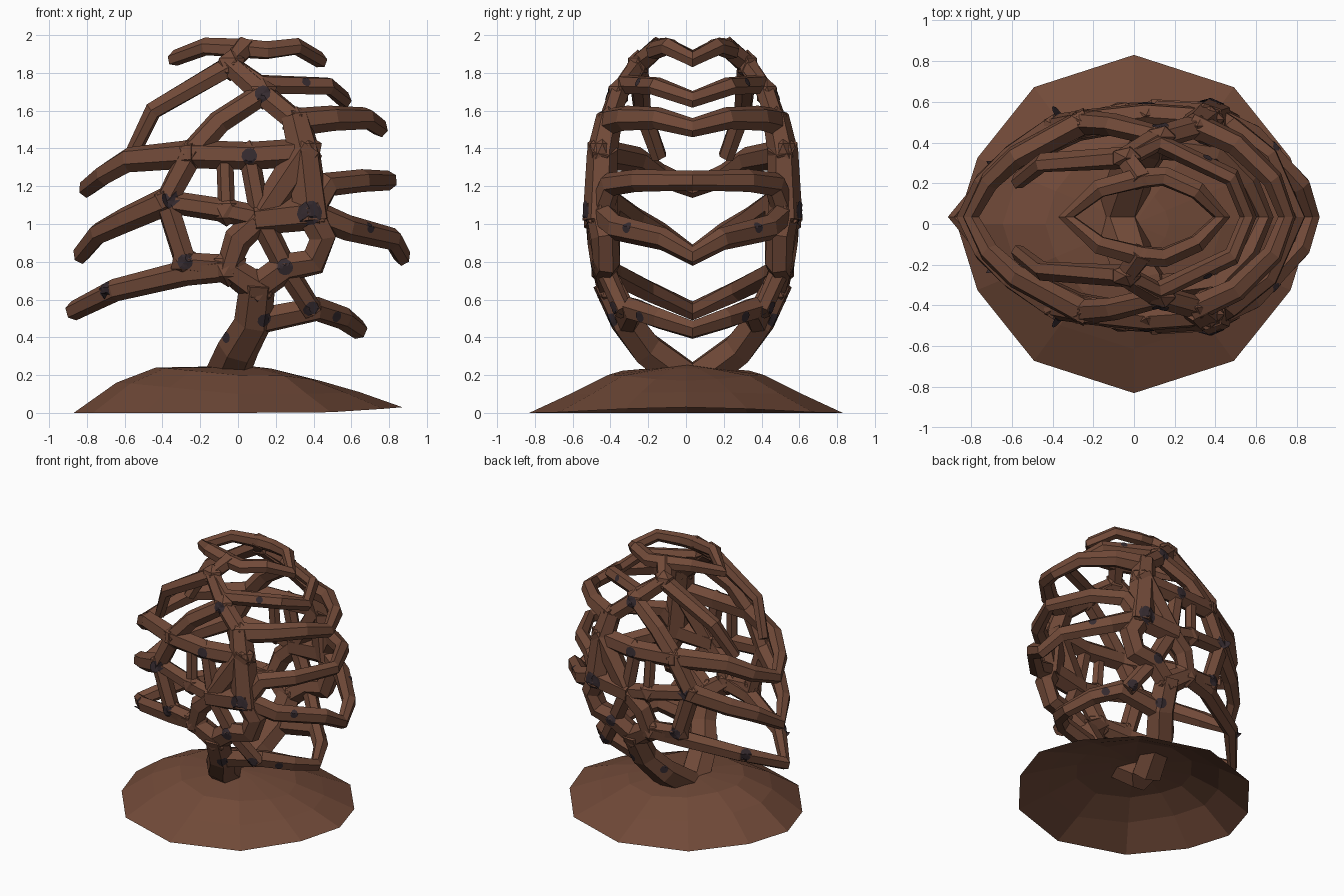
import bpy, bmesh, math
from mathutils import Vector, Matrix
from mathutils.bvhtree import BVHTree

if "Cube" in bpy.data.objects:
    bpy.data.objects.remove(bpy.data.objects["Cube"])

CY = 0.035  # the branch cage is symmetric about this y


def material(name, col):
    m = bpy.data.materials.new(name)
    m.diffuse_color = (*col, 1)
    m.use_nodes = True
    m.node_tree.nodes["Principled BSDF"].inputs["Base Color"].default_value = m.diffuse_color
    return m


BROWN = material("bark brown", (0.165, 0.068, 0.040))
DARK = material("dark knot", (0.036, 0.024, 0.029))


def make_object(name, bm, mat, y=0.0, mirror=False, fix=True):
    if fix:
        bmesh.ops.recalc_face_normals(bm, faces=bm.faces)
    me = bpy.data.meshes.new(name)
    bm.to_mesh(me)
    me.materials.append(mat)
    ob = bpy.data.objects.new(name, me)
    bpy.context.collection.objects.link(ob)
    ob.location.y = y
    if mirror:
        mod = ob.modifiers.new("mirror", 'MIRROR')
        mod.use_axis = (False, True, False)
        mod.merge_threshold = 0.002
    return ob


def depth(z):
    """Half depth of the egg-shaped cage: one ellipse below, one above."""
    if z < 1.2:
        return 0.06 + 0.455 * max(0, 1 - ((1.2 - z) / 1.0) ** 2.6) ** 0.8
    return 0.51 * max(0, 1 - ((z - 1.2) / 0.8) ** 2) ** 0.55


def on_shell(x, z, reach=0.93):
    p = 3.0 if x > 0 else 1.8
    f = max(0, 1 - min(1, abs(x / reach)) ** p) ** 0.65
    return Vector((x, -depth(z) * f, z))


def tube(bm, path, r0, r1, tip=False, reach=0.93, sides=6):
    """Low-poly tapered branch through (x, z); a tip reaches the mirror plane."""
    if tip:
        reach = abs(path[-1][0])
    pts = [on_shell(x, z, reach) for x, z in path]
    if reach != 0.93:  # keep the root on the net
        pts[0] = on_shell(*path[0])
    last = len(pts) - 1
    first_dir = (pts[0] - pts[1]).normalized()
    last_dir = (pts[last] - pts[last - 1]).normalized()
    pts[0] += first_dir * r0 * 0.4
    if not tip:
        pts[last] += last_dir * r1 * 0.4
    rings = []
    for i, p in enumerate(pts):
        r = r0 + (r1 - r0) * i / last
        t = (pts[min(i + 1, last)] - pts[max(i - 1, 0)]).normalized()
        if tip and i == last:
            t = Vector((0, 1, 0))
        out = Vector((p.x * 0.6, p.y, (p.z - 1.1) * 0.25))
        out = (out - t * out.dot(t)).normalized()
        side = t.cross(out)
        rings.append([bm.verts.new(p + side * r * math.cos(a) + out * r * 0.85 * math.sin(a))
                      for a in (2 * math.pi * k / sides for k in range(sides))])
    for a, b in zip(rings, rings[1:]):
        for k in range(sides):
            n = (k + 1) % sides
            bm.faces.new((a[k], a[n], b[n], b[k]))
    bm.faces.new(rings[0])
    if not tip:
        bm.faces.new(rings[-1])


# junctions of the net, seen from the front (x, z)
node = dict(
    A=(-.06, .2), Z=(0, .34), B=(.08, .48), C=(.1, .66), D=(.25, .77), E=(.4, .8),
    F=(.385, 1.06), G=(.35, 1.38), H=(.31, 1.54), I=(.13, 1.69), J=(-.04, 1.84), K=(.03, 1.93),
    L=(-.05, .77), M=(0, .92), N=(.12, 1.03), O=(.45, .93), P=(.06, 1.36), Q=(-.28, .8),
    R=(-.38, 1.12), S=(-.25, 1.37), T=(-.06, 1.07), U=(-.07, 1.35), V=(.39, .55),
    W=(-.1, 1.54), X=(-.56, 1.37), Y=(-.45, 1.6))

cage = bmesh.new()
# stems between junctions, with start and end radius
for names, r0, r1 in [
        ("AZBC", .12, .095), ("CDEOF", .08, .085), ("FGH", .105, .08), ("HIJK", .065, .065),
        ("CLMN", .09, .07), ("NF", .085, .095), ("DN", .06, .065), ("NG", .075, .095),
        ("NP", .055, .055), ("LQRS", .07, .07), ("SWI", .07, .06), ("RTN", .06, .065),
        ("TU", .045, .045), ("SPG", .075, .075), ("DV", .06, .055)]:
    tube(cage, [node[n] for n in names], r0, r1)
tube(cage, [node[n] for n in "JYX"], .062, .045, reach=.64)

# ribs that leave a junction and wrap round to the other side
for start, *path in [
        ("L", (-.28, .74), (-.65, .65), (-.87, .54)),
        ("R", (-.6, 1.02), (-.74, .95), (-.83, .84)),
        ("S", (-.58, 1.34), (-.71, 1.26), (-.8, 1.19)),
        ("K", (-.17, 1.94), (-.33, 1.88)),
        ("K", (.15, 1.92), (.31, 1.94), (.43, 1.87)),
        ("J", (.12, 1.74), (.48, 1.73), (.56, 1.66)),
        ("H", (.5, 1.56), (.68, 1.56), (.75, 1.51)),
        ("F", (.48, 1.21), (.66, 1.23), (.8, 1.23)),
        ("F", (.58, .98), (.82, .92), (.87, .83)),
        ("B", (.42, .55), (.56, .5), (.64, .44))]:
    high = path[0][1] > 1.7
    tube(cage, [node[start]] + path, .058 if high else .077, .048 if high else .052, tip=True)

# faceted swellings where branches meet
for n in "BCDFGHIJLNPQRST":
    r = .1 if n in "CFGL" else .08
    x, z = node[n]
    m = Matrix.Translation(on_shell(x, z)) @ Matrix.Diagonal((1.05, .75, 1.05, 1))
    bmesh.ops.create_icosphere(cage, subdivisions=1, radius=r, matrix=m)
bmesh.ops.recalc_face_normals(cage, faces=cage.faces)
tree = BVHTree.FromBMesh(cage)
make_object("branch_cage", cage, BROWN, CY, True)

# dark knots: thin patches that follow the bark
spots = bmesh.new()
places = [(node[n], .042) for n in "RQPIDV"]
places += [(node["F"], .065), ((-.71, .66), .042), ((.36, 1.75), .025), ((.14, .49), .038),
           ((-.06, .4), .03), ((.52, .51), .03), ((.7, .98), .028)]
for (x, z), r in places:
    hit, n, _, _ = tree.ray_cast(Vector((x, -3, z)), Vector((0, 1, 0)))
    if hit is None:
        continue
    u = n.orthogonal().normalized()
    v = n.cross(u)

    def stick(offset):
        p, pn, _, _ = tree.ray_cast(hit + offset + n * 0.08, -n, 0.15)
        return spots.verts.new((p if p else hit + offset) + n * 0.005)

    mid = stick(Vector())
    loops = [[stick((u * math.cos(a) + v * math.sin(a)) * r * s)
              for a in (math.pi * k / 5 for k in range(10))] for s in (.35, .7, 1)]
    for k in range(10):
        j = (k + 1) % 10
        spots.faces.new((mid, loops[0][k], loops[0][j]))
        for a, b in zip(loops, loops[1:]):
            spots.faces.new((a[k], b[k], b[j], a[j]))
make_object("dark_knots", spots, DARK, CY, True, fix=False)

# base mound: open faceted shell, steeper on the left, lifted rim on the right
base = bmesh.new()
angles = [0, 23, 54, 90, 126, 157]
angles += [a + 180 for a in (0, 23, 54, 90, 126, 157)]
rings = []
# scale, left z, middle z, right z
for s, zl, zm, zr in [(1, 0, 0, .03), (.74, .16, .1, .11), (.5, .24, .2, .17), (.2, .245, .235, .235)]:
    ring = []
    for a in angles:
        c, d = math.cos(math.radians(a)), math.sin(math.radians(a))
        w = 0.87 if a % 180 == 0 else 0.835
        z = zm + (zr - zm) * c ** 4 if c > 0 else zm + (zl - zm) * abs(c)
        ring.append(base.verts.new((w * s * c, 0.83 * s * d, z)))
    rings.append(ring)
top = base.verts.new((0, 0, 0.255))
for k in range(12):
    n = (k + 1) % 12
    for a, b in zip(rings, rings[1:]):
        base.faces.new((a[k], a[n], b[n], b[k]))
    base.faces.new((rings[-1][k], rings[-1][n], top))
make_object("base_mound", base, BROWN)
